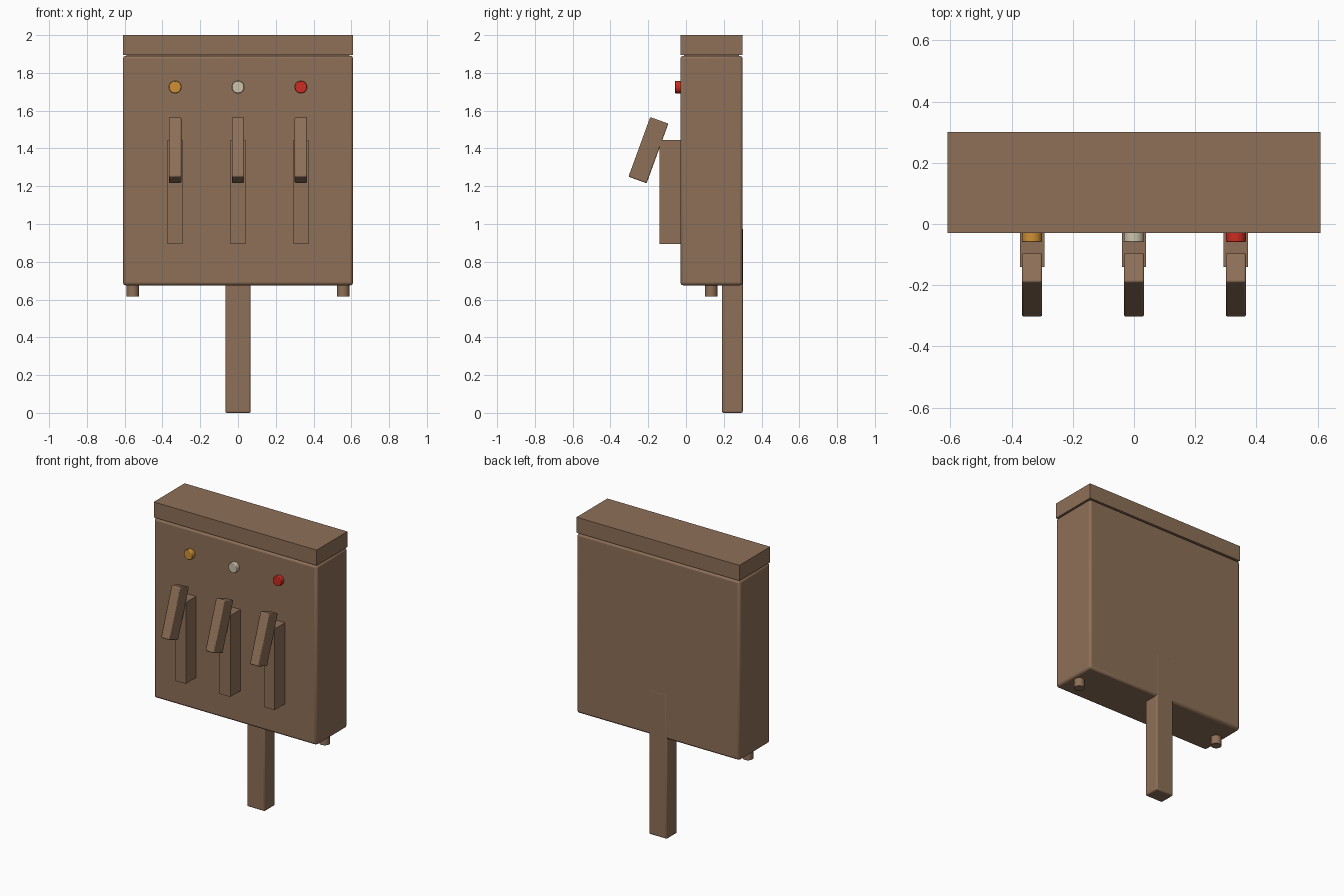
import bpy, math

if "Cube" in bpy.data.objects:
    bpy.data.objects.remove(bpy.data.objects["Cube"])

def material(name, rgb):
    m = bpy.data.materials.new(name)
    m.diffuse_color = (*rgb, 1)
    m.use_nodes = True
    m.node_tree.nodes["Principled BSDF"].inputs["Base Color"].default_value = m.diffuse_color
    return m

BROWN = material("brown paint", (0.27, 0.16, 0.095))
AMBER = material("amber lens", (0.62, 0.28, 0.035))
CREAM = material("cream lens", (0.62, 0.55, 0.41))
RED = material("red lens", (0.60, 0.025, 0.015))

def finish(name, mat, bevel=0.0):
    ob = bpy.context.object
    ob.name = name
    ob.data.materials.append(mat)
    if bevel:
        b = ob.modifiers.new("soft edges", 'BEVEL')
        b.width = bevel
        b.segments = 2
    bpy.ops.object.shade_smooth_by_angle(angle=math.radians(40))
    return ob

def box(name, lo, hi, mat, bevel=0.0, tilt=0.0):
    centre = [(a + b) / 2 for a, b in zip(lo, hi)]
    bpy.ops.mesh.primitive_cube_add(size=1, location=centre)
    ob = bpy.context.object
    ob.scale = [b - a for a, b in zip(lo, hi)]
    bpy.ops.object.transform_apply(location=False, rotation=False, scale=True)
    ob.rotation_euler.x = tilt
    return finish(name, mat, bevel)

def cylinder(name, centre, radius, depth, mat, along_y=False, bevel=0.0):
    bpy.ops.mesh.primitive_cylinder_add(
        vertices=24, radius=radius, depth=depth, location=centre,
        rotation=(math.pi / 2 if along_y else 0, 0, 0))
    return finish(name, mat, bevel)

# Cabinet, lid and support post
box("cabinet", (-0.61, -0.03, 0.675), (0.61, 0.30, 1.89), BROWN, 0.015)
box("lid", (-0.61, -0.03, 1.895), (0.61, 0.30, 2.0), BROWN)
box("lid_seam", (-0.59, -0.01, 1.87), (0.59, 0.28, 1.91), BROWN)
box("post", (-0.067, 0.19, 0.0), (0.067, 0.301, 0.98), BROWN, 0.008)

# Cable stubs under the cabinet
for side, x in (("left", -0.557), ("right", 0.557)):
    cylinder(side + "_stub", (x, 0.133, 0.657), 0.033, 0.08, BROWN)

# Three switches, each with slot housing, tilted handle and lamp
for label, x, lens in (("left", -0.333, AMBER), ("middle", 0, CREAM),
                       ("right", 0.333, RED)):
    box(label + "_housing", (x - 0.04, -0.14, 0.895),
        (x + 0.04, -0.02, 1.445), BROWN)
    box(label + "_handle", (x - 0.033, -0.25, 1.223),
        (x + 0.033, -0.148, 1.559), BROWN, 0.006, math.radians(-20))
    cylinder(label + "_lamp", (x, -0.039, 1.725), 0.033, 0.04, lens, True, 0.004)
